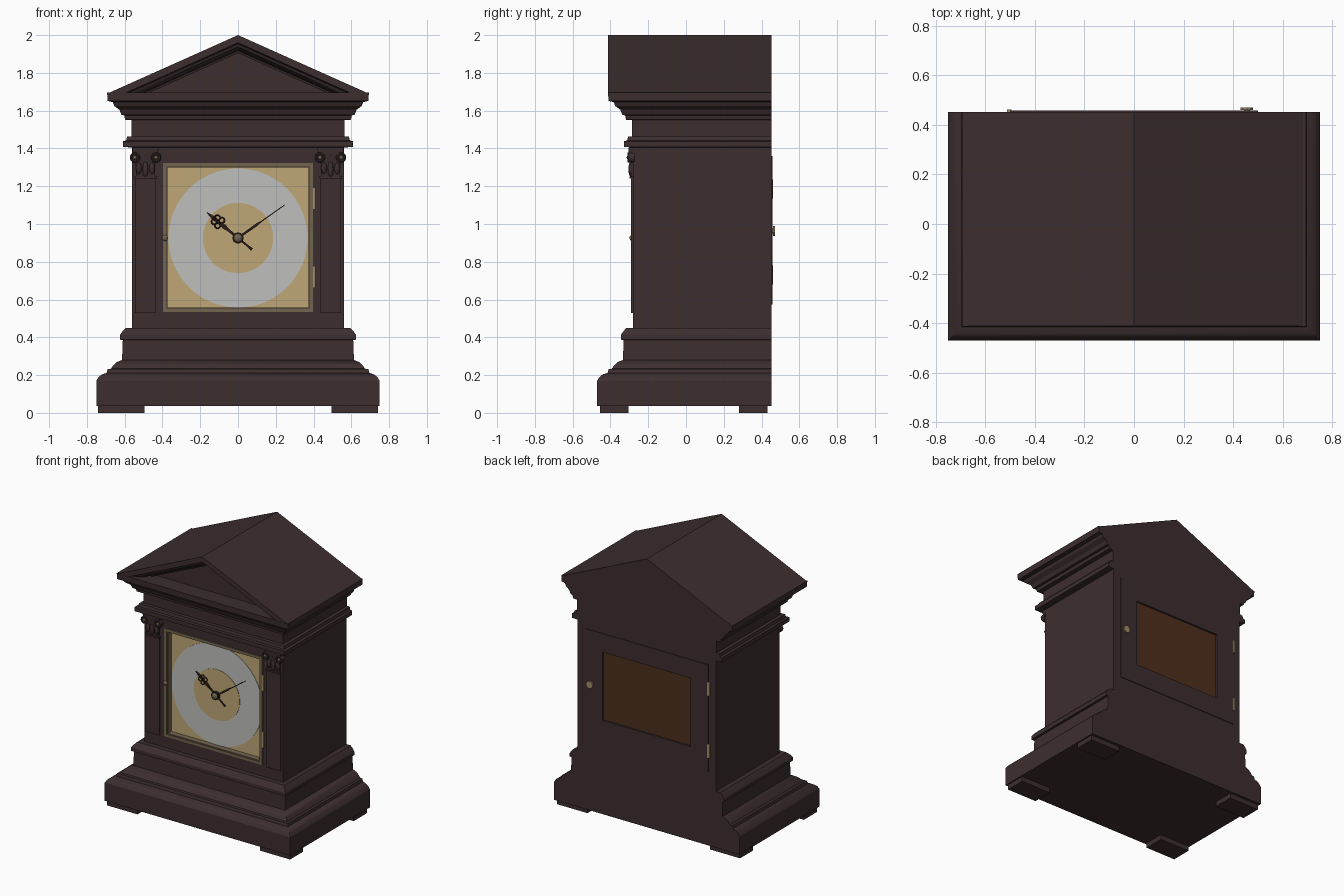
import bpy, bmesh, math
from mathutils import Matrix, Vector

old = bpy.data.objects.get("Cube")
if old:
    bpy.data.objects.remove(old, do_unlink=True)


def material(name, r, g, b):
    m = bpy.data.materials.new(name)
    m.use_nodes = True
    m.diffuse_color = (r, g, b, 1)
    m.node_tree.nodes["Principled BSDF"].inputs["Base Color"].default_value = (r, g, b, 1)
    return m


WOOD = material("dark wood", 0.046, 0.027, 0.028)
BRASS = material("brass", 0.36, 0.27, 0.14)
AGED = material("aged brass", 0.17, 0.13, 0.075)
GOLD = material("dial gold", 0.52, 0.39, 0.185)
SILVER = material("dial silver", 0.52, 0.52, 0.51)
AMBER = material("amber window", 0.075, 0.028, 0.012)
BLACK = material("hand black", 0.025, 0.013, 0.011)


def finish(name, bm, mat):
    bmesh.ops.recalc_face_normals(bm, faces=bm.faces)
    mesh = bpy.data.meshes.new(name)
    bm.to_mesh(mesh)
    bm.free()
    mesh.materials.append(mat)
    ob = bpy.data.objects.new(name, mesh)
    bpy.context.collection.objects.link(ob)
    return ob


def loft(name, rings, mat, closed=False):
    """Skin a list of equal rings, capping both ends unless closed."""
    bm = bmesh.new()
    loops = [[bm.verts.new(p) for p in ring] for ring in rings]
    pairs = list(zip(loops, loops[1:]))
    if closed:
        pairs.append((loops[-1], loops[0]))
    else:
        bm.faces.new(loops[0])
        bm.faces.new(loops[-1])
    n = len(loops[0])
    for a, b in pairs:
        for i in range(n):
            j = (i + 1) % n
            bm.faces.new((a[i], a[j], b[j], b[i]))
    return finish(name, bm, mat)


def rect_xz(x0, x1, z0, z1, y):
    return [(x0, y, z0), (x1, y, z0), (x1, y, z1), (x0, y, z1)]


def box(name, x0, x1, y0, y1, z0, z1, mat):
    return loft(name, [rect_xz(x0, x1, z0, z1, y) for y in (y0, y1)], mat)


def frame(name, outer, inner, y0, y1, mat):
    rings = [rect_xz(*outer, y0), rect_xz(*outer, y1), rect_xz(*inner, y1), rect_xz(*inner, y0)]
    return loft(name, rings, mat, closed=True)


def disc(name, x, y, z, r, depth, mat, seg=64):
    bm = bmesh.new()
    place = Matrix.Translation((x, y, z)) @ Matrix.Rotation(math.pi / 2, 4, 'X')
    bmesh.ops.create_cone(bm, cap_ends=True, segments=seg, radius1=r, radius2=r,
                          depth=depth, matrix=place)
    return finish(name, bm, mat)


def ball(name, loc, size, mat):
    bm = bmesh.new()
    place = Matrix.Translation(loc) @ Matrix.Diagonal((*size, 1))
    bmesh.ops.create_uvsphere(bm, u_segments=16, v_segments=10, radius=1, matrix=place)
    return finish(name, bm, mat)


def ring(name, loc, r, thick, mat):
    bpy.ops.mesh.primitive_torus_add(location=loc, rotation=(math.pi / 2, 0, 0), major_radius=r,
                                     minor_radius=thick, major_segments=20, minor_segments=8)
    ob = bpy.context.object
    ob.name = name
    ob.data.materials.append(mat)


def cut(target, cutter):
    mod = target.modifiers.new("opening", 'BOOLEAN')
    mod.object = cutter
    mod.solver = 'EXACT'
    bpy.context.view_layer.objects.active = target
    bpy.ops.object.modifier_apply(modifier=mod.name)
    bpy.data.objects.remove(cutter, do_unlink=True)


BACK = 0.452
DIAL_Z = 0.926

# Case: one moulding profile (half width, height) wrapped round front and sides
profile = [(.75, .037), (.75, .17), (.738, .19), (.72, .204), (.695, .212), (.69, .232),
           (.672, .234), (.66, .252), (.64, .27), (.614, .28), (.61, .385), (.625, .388),
           (.625, .412), (.612, .432), (.595, .45), (.56, .45), (.56, 1.405), (.608, 1.408),
           (.608, 1.438), (.592, 1.442), (.587, 1.462), (.565, 1.464), (.565, 1.55),
           (.598, 1.552), (.602, 1.575), (.617, 1.578), (.628, 1.605), (.655, 1.625),
           (.663, 1.645), (.69, 1.652), (.693, 1.695)]
case = loft("case", [[(-w, .28 - w, z), (w, .28 - w, z), (w, BACK, z), (-w, BACK, z)]
                     for w, z in profile], WOOD)
cut(case, box("dial_cutter", -.376, .376, -.4, -.235, .554, 1.302, WOOD))
cut(case, box("window_cutter", -.355, .355, .432, .6, .725, 1.225, WOOD))


# Gable roof with a stepped recess behind the raking moulding
def gable(apex, y):
    half = (apex - 1.69) * .693 / .31
    return [(-half, y, 1.69), (half, y, 1.69), (0, y, apex)]


steps = [(2, BACK), (2, -.412), (1.96, -.412), (1.954, -.39), (1.938, -.382),
         (1.922, -.355), (1.918, -.325), (1.905, -.32), (1.905, -.29)]
loft("gable_roof", [gable(a, y) for a, y in steps], WOOD)

# Feet
for side in (-1, 1):
    for y0, y1 in ((-.455, -.305), (.28, .432)):
        x0, x1 = sorted((side * .495, side * .74))
        box("foot", x0, x1, y0, y1, 0, .04, WOOD)

# Pilasters with scrolled capitals
for side in (-1, 1):
    c = side * .49
    box("pilaster", c - .056, c + .056, -.29, -.27, .53, 1.25, WOOD)
    box("capital_neck", c - .06, c + .06, -.298, -.27, 1.24, 1.252, WOOD)
    loft("capital_bell", [[(c - w, y, z), (c + w, y, z), (c + w, -.27, z), (c - w, -.27, z)]
                          for w, y, z in ((.05, -.29, 1.25), (.052, -.293, 1.32),
                                          (.066, -.303, 1.37), (.07, -.305, 1.405))], WOOD)
    for dx in (-.056, .056):
        disc("volute", c + dx, -.288, 1.352, .026, .034, WOOD, 24)
        ring("volute_rim", (c + dx, -.305, 1.352), .021, .006, WOOD)
        ball("volute_bead", (c + dx, -.307, 1.352), (.01, .007, .01), AGED)
    for dx, z, h in ((-.035, 1.295, .03), (0, 1.29, .04), (.035, 1.295, .03), (0, 1.375, .02)):
        ball("capital_leaf", (c + dx, -.293, z), (.015, .012, h), WOOD)

# Dial
box("dial_plate", -.376, .376, -.24, -.234, .554, 1.302, GOLD)
disc("dial_ring", 0, -.2405, DIAL_Z, .368, .005, SILVER)
disc("dial_centre", 0, -.243, DIAL_Z, .186, .005, GOLD)
frame("bezel", (-.397, .397, .534, 1.324), (-.378, .378, .553, 1.305), -.268, -.287, AGED)
frame("bezel_lining", (-.38, .38, .551, 1.307), (-.372, .372, .559, 1.299), -.238, -.28, AGED)


# Hands: flat outlines running along a direction from the hub
def hand(name, tip, outline, y):
    d = Vector((tip[0], 0, tip[1]))
    along, across = d.normalized(), Vector((-d.z, 0, d.x)).normalized()
    pts = outline + [(t, -w) for t, w in reversed(outline)]
    rings = [[Vector((0, yy, DIAL_Z)) + along * (t * d.length) + across * w for t, w in pts]
             for yy in (y, y + .004)]
    loft(name, rings, BLACK)
    return along, across


hand("minute_hand", (.247, .175), [(-.1, .004), (.1, .006), (.4, .007), (.5, .003), (1, .002)], -.262)
along, across = hand("hour_hand", (-.165, .135),
                     [(-.45, .008), (-.3, .005), (.3, .007), (.45, .012), (.6, .004),
                      (.75, .012), (1, .002)], -.256)
for t, s in ((.125, .018), (.125, -.018), (.152, .014), (.152, -.014)):
    p = Vector((0, -.255, DIAL_Z)) + along * t + across * s
    ring("hour_hand_scroll", p, .014, .004, BLACK)
disc("hub_collar", 0, -.258, DIAL_Z, .029, .022, BLACK, 24)
ball("hub", (0, -.268, DIAL_Z), (.023, .012, .023), AGED)

# Front door fittings
ball("front_knob", (-.387, -.287, DIAL_Z), (.016, .012, .016), AGED)
for z in (.72, 1.135):
    box("front_hinge", .396, .41, -.288, -.268, z - .058, z + .058, BRASS)

# Back door with window, knob and hinges
frame("back_door", (-.5, .5, .575, 1.36), (-.355, .355, .725, 1.225), .44, .457, WOOD)
box("back_window", -.356, .356, .43, .444, .724, 1.226, AMBER)
disc("back_knob_stem", .455, .457, .963, .012, .015, BRASS, 16)
disc("back_knob", .455, .465, .963, .027, .01, BRASS, 10)
for z in (.73, 1.185):
    box("back_hinge", -.512, -.494, .45, .461, z - .05, z + .05, BRASS)

# Smooth shading that keeps the moulding edges crisp
bpy.ops.object.select_all(action='DESELECT')
for ob in bpy.context.scene.objects:
    if ob.type == 'MESH':
        ob.select_set(True)
        bpy.context.view_layer.objects.active = ob
bpy.ops.object.shade_smooth_by_angle(angle=math.radians(30))
